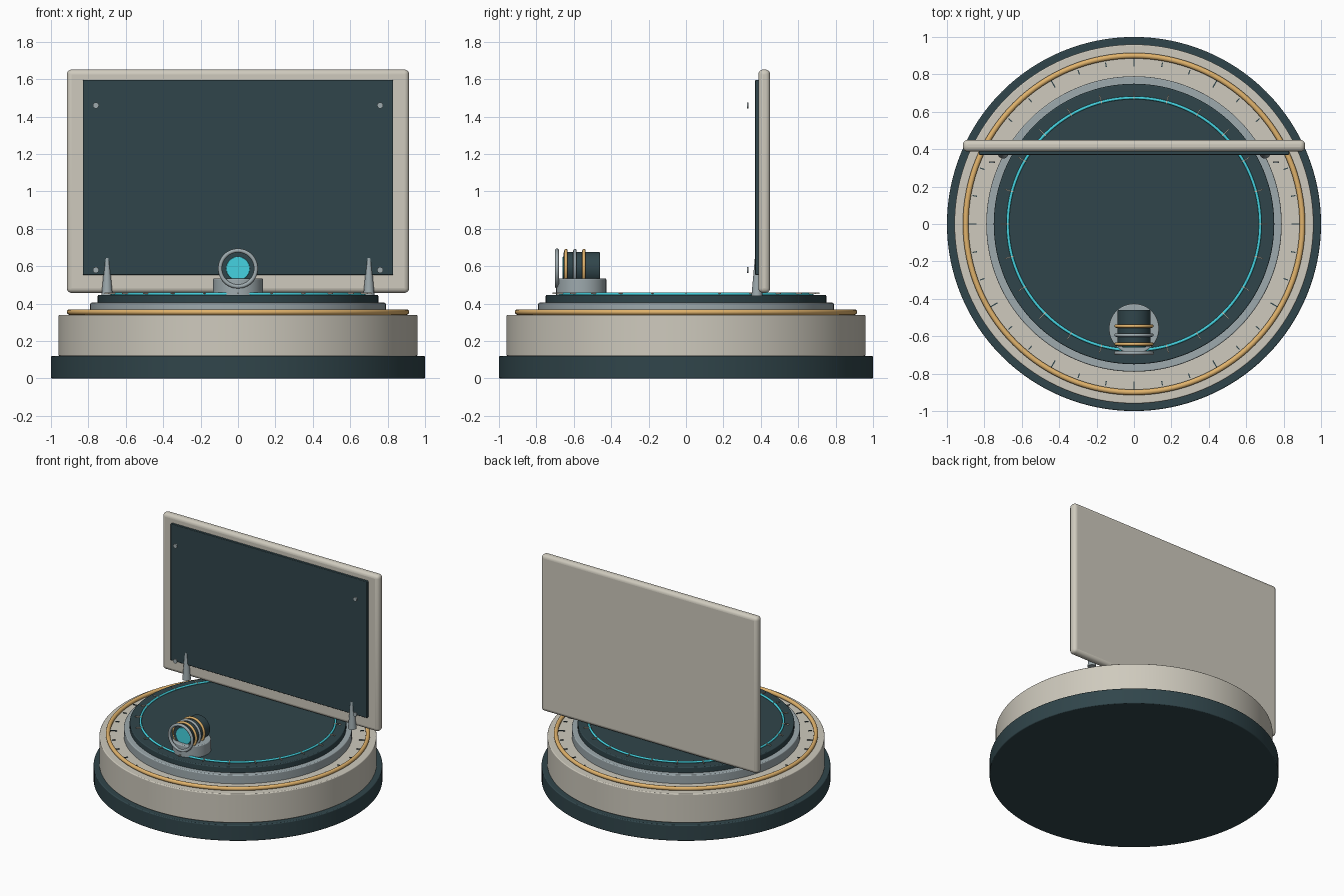
import bpy
from math import pi, sin, cos, radians

if "Cube" in bpy.data.objects:
    bpy.data.objects.remove(bpy.data.objects["Cube"])


def mat(name, rgb):
    m = bpy.data.materials.new(name)
    m.diffuse_color = (*rgb, 1)
    m.use_nodes = True
    m.node_tree.nodes["Principled BSDF"].inputs["Base Color"].default_value = m.diffuse_color
    return m


DARK = mat("dark_slate", (0.030, 0.060, 0.070))
CREAM = mat("cream", (0.62, 0.59, 0.51))
GREY = mat("steel", (0.34, 0.40, 0.42))
GOLD = mat("amber", (0.75, 0.45, 0.15))
CYAN = mat("cyan", (0.06, 0.65, 0.75))


def finish(name, m, bevel=0, segments=3):
    o = bpy.context.object
    o.name = name
    o.data.materials.append(m)
    if bevel:
        b = o.modifiers.new("bevel", 'BEVEL')
        b.width, b.segments, b.limit_method = bevel, segments, 'ANGLE'
    bpy.ops.object.shade_smooth_by_angle(angle=radians(35))
    return o


def disc(name, m, r, z0, z1, x=0, y=0, bevel=0.006, verts=128):
    bpy.ops.mesh.primitive_cylinder_add(vertices=verts, radius=r, depth=z1 - z0,
                                        location=(x, y, (z0 + z1) / 2))
    return finish(name, m, bevel)


def rod(name, m, r, y0, y1, x, z, bevel=0.0, verts=48):
    # cylinder lying along y
    bpy.ops.mesh.primitive_cylinder_add(vertices=verts, radius=r, depth=y1 - y0,
                                        location=(x, (y0 + y1) / 2, z), rotation=(pi / 2, 0, 0))
    return finish(name, m, bevel)


def ring(name, m, R, r, loc, rot=(0, 0, 0), seg=128):
    bpy.ops.mesh.primitive_torus_add(major_radius=R, minor_radius=r, major_segments=seg,
                                     minor_segments=12, location=loc, rotation=rot)
    return finish(name, m)


def box(name, m, x, y, z, bevel=0, segments=4):
    bpy.ops.mesh.primitive_cube_add(size=1, location=[(a + b) / 2 for a, b in (x, y, z)])
    o = bpy.context.object
    o.scale = [b - a for a, b in (x, y, z)]
    bpy.ops.object.transform_apply(location=False, rotation=False, scale=True)
    return finish(name, m, bevel, segments)


def ticks(name, m, count, r, length, z, width, long_every=0):
    # radial marks around a dial
    for i in range(count):
        a = 2 * pi * i / count
        l = length * (1.8 if long_every and i % long_every == 0 else 1)
        o = box(f"{name}_{i}", m, (-l / 2, l / 2), (-width / 2, width / 2), (-0.004, 0.004))
        o.location = (r * cos(a), r * sin(a), z)
        o.rotation_euler.z = a


# stepped round base
disc("base_foot", DARK, 1.0, 0, 0.12)
disc("base_drum", CREAM, 0.96, 0.12, 0.34)
disc("base_step", GREY, 0.79, 0.33, 0.405)
disc("base_deck", DARK, 0.75, 0.40, 0.447)
ring("amber_ring", GOLD, 0.90, 0.015, (0, 0, 0.355))
ring("cyan_ring", CYAN, 0.675, 0.008, (0, 0, 0.453))
ticks("drum_tick", DARK, 36, 0.864, 0.025, 0.341, 0.006, 3)
ticks("deck_tick", CREAM, 24, 0.69, 0.05, 0.457, 0.006)

# upright screen
box("screen_frame", CREAM, (-0.915, 0.915), (0.387, 0.45), (0.457, 1.652), 0.026)
box("screen_panel", DARK, (-0.83, 0.83), (0.37, 0.395), (0.553, 1.597), 0.004, 2)

for side in (-1, 1):
    # studs in front of the panel corners
    for z in (0.58, 1.46):
        rod("screen_stud", GREY, 0.016, 0.325, 0.335, side * 0.76, z, verts=24)
    # tapered screen supports
    bpy.ops.mesh.primitive_cone_add(vertices=32, radius1=0.03, radius2=0.012, depth=0.205,
                                    location=(side * 0.70, 0.38, 0.5425))
    finish("screen_support", GREY)

# small projector
PZ = 0.588
disc("projector_base", GREY, 0.134, 0.44, 0.535, 0, -0.56, verts=64)
rod("projector_barrel", DARK, 0.088, -0.655, -0.46, 0, PZ, 0.004)
rod("projector_lens", CYAN, 0.063, -0.66, -0.64, 0, PZ, 0.003)
for y, m, r in ((-0.69, GREY, 0.011), (-0.642, GOLD, 0.009),
                (-0.594, GREY, 0.009), (-0.546, GOLD, 0.009)):
    ring("projector_ring", m, 0.096, r, (0, y, PZ), (pi / 2, 0, 0), 64)
